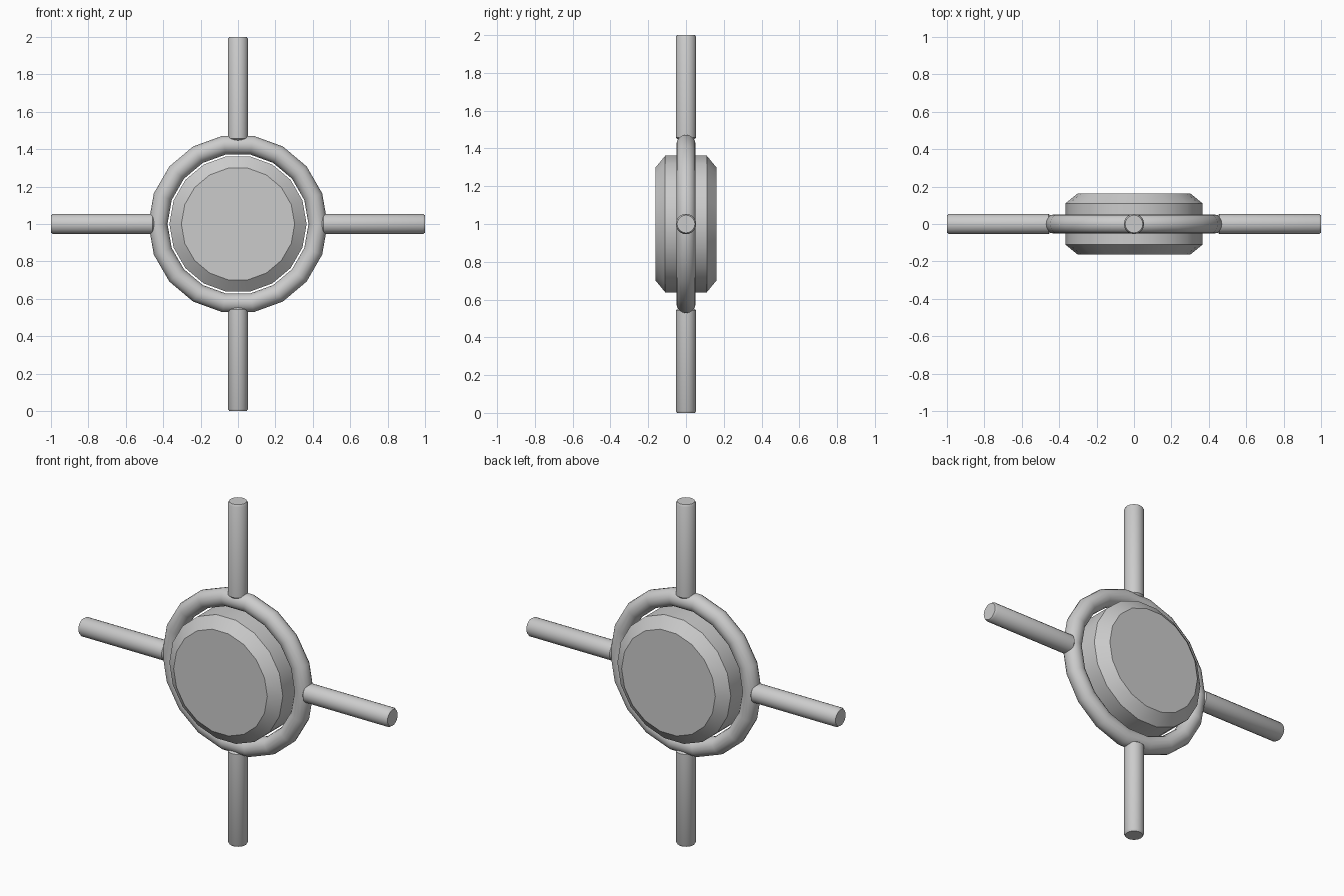
import bpy, bmesh, math
from mathutils import Matrix, Vector

default_cube = bpy.data.objects.get("Cube")
if default_cube:
    bpy.data.objects.remove(default_cube, do_unlink=True)

grey = bpy.data.materials.new("light grey")
grey.use_nodes = True
colour = (0.6, 0.6, 0.6, 1)
grey.diffuse_color = colour
grey.node_tree.nodes["Principled BSDF"].inputs["Base Color"].default_value = colour

CENTRE = Vector((0, 0, 1))


def finish(obj, name, angle=35):
    obj.name = name
    obj.data.materials.append(grey)
    bpy.ops.object.select_all(action="DESELECT")
    obj.select_set(True)
    bpy.context.view_layer.objects.active = obj
    bpy.ops.object.shade_smooth_by_angle(angle=math.radians(angle))


def turned(name, profile, sides, matrix):
    """Closed solid turned around local z from (radius, height) pairs."""
    bm = bmesh.new()
    rings = [[bm.verts.new((r * math.cos(a), r * math.sin(a), h))
              for a in (math.tau * i / sides for i in range(sides))]
             for r, h in profile]
    for low, high in zip(rings, rings[1:]):
        for i in range(sides):
            j = (i + 1) % sides
            bm.faces.new((low[i], low[j], high[j], high[i]))
    bm.faces.new(rings[0][::-1])
    bm.faces.new(rings[-1])
    bm.transform(matrix)
    mesh = bpy.data.meshes.new(name)
    bm.to_mesh(mesh)
    bm.free()
    obj = bpy.data.objects.new(name, mesh)
    bpy.context.collection.objects.link(obj)
    finish(obj, name)


# Chamfered drum in the middle, facing front and back
face_front = Matrix.Translation(CENTRE) @ Matrix.Rotation(math.pi / 2, 4, "X")
turned("drum", [(0.303, -0.162), (0.367, -0.11), (0.367, 0.11), (0.303, 0.162)],
       18, face_front)

# Ring around the drum
bpy.ops.mesh.primitive_torus_add(major_segments=18, minor_segments=16,
                                 major_radius=0.428, minor_radius=0.051,
                                 location=CENTRE, rotation=(math.pi / 2, 0, 0))
finish(bpy.context.object, "ring", 40)

# Four rods with softened ends, pointing out from the ring
rod = [(0.04, 0.445), (0.054, 0.457), (0.054, 0.988), (0.047, 1.0)]
for i, side in enumerate(("top", "left", "bottom", "right")):
    turn = Matrix.Rotation(i * math.pi / 2, 4, "Y")
    turned(side + "_rod", rod, 20, Matrix.Translation(CENTRE) @ turn)
